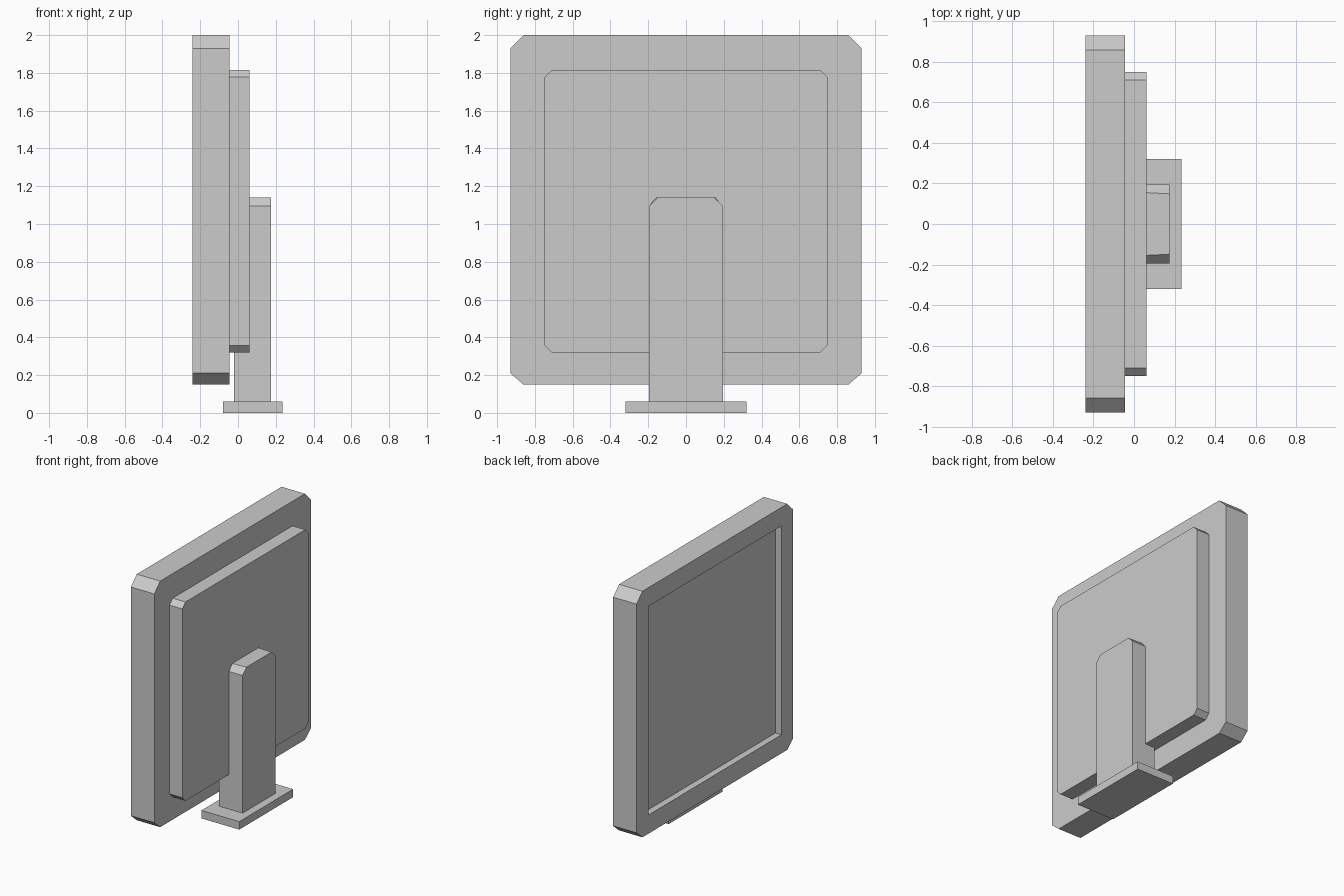
import bpy, bmesh

if "Cube" in bpy.data.objects:
    bpy.data.objects.remove(bpy.data.objects["Cube"])


def outline(hw, z0, z1, top, bottom):
    """Rectangle in the YZ plane with cut corners: (y, z) points."""
    def corner(sy, z, sz, c):
        if not c:
            return [(sy * hw, z)]
        cy, cz = c
        return [(sy * hw, z - sz * cz), (sy * (hw - cy), z)]
    return (corner(1, z0, -1, bottom)[::-1] + corner(1, z1, 1, top)
            + corner(-1, z1, 1, top)[::-1] + corner(-1, z0, -1, bottom))


def slab(name, x0, x1, back, front, recess=None):
    """Join two matching outlines at x0 and x1; recess = (margin, depth) box on the x0 side."""
    bm = bmesh.new()
    a = [bm.verts.new((x0, y, z)) for y, z in back]
    b = [bm.verts.new((x1, y, z)) for y, z in front]
    n = len(a)
    bm.faces.new(a)
    bm.faces.new(b)
    for i in range(n):
        j = (i + 1) % n
        bm.faces.new((a[i], a[j], b[j], b[i]))
    bmesh.ops.recalc_face_normals(bm, faces=bm.faces)
    me = bpy.data.meshes.new(name)
    bm.to_mesh(me)
    bm.free()
    ob = bpy.data.objects.new(name, me)
    bpy.context.collection.objects.link(ob)
    return ob


# Screen housing with cut corners
o = outline(0.93, 0.15, 2.0, (0.07, 0.07), (0.07, 0.06))
housing = slab("screen_housing", -0.24, -0.045, o, o)

# Square-cornered recess for the display
o = outline(0.79, 0.29, 1.86, None, None)
cutter = slab("display_cutter", -0.34, -0.19, o, o)
cutter.hide_render = True
cutter.hide_viewport = True
cut = housing.modifiers.new("display_recess", 'BOOLEAN')
cut.operation = 'DIFFERENCE'
cut.solver = 'EXACT'
cut.object = cutter

# Raised rear cover
o = outline(0.75, 0.32, 1.815, (0.038, 0.038), (0.038, 0.038))
slab("rear_cover", -0.045, 0.062, o, o)

# Stand neck, its top corners cut slightly deeper at the back of the screen
slab("stand_neck", -0.02, 0.175,
     outline(0.195, 0.06, 1.14, (0.036, 0.045), None),
     outline(0.195, 0.06, 1.14, (0.046, 0.045), None))

# Foot plate
o = outline(0.32, 0.0, 0.06, None, None)
slab("foot_plate", -0.08, 0.235, o, o)
